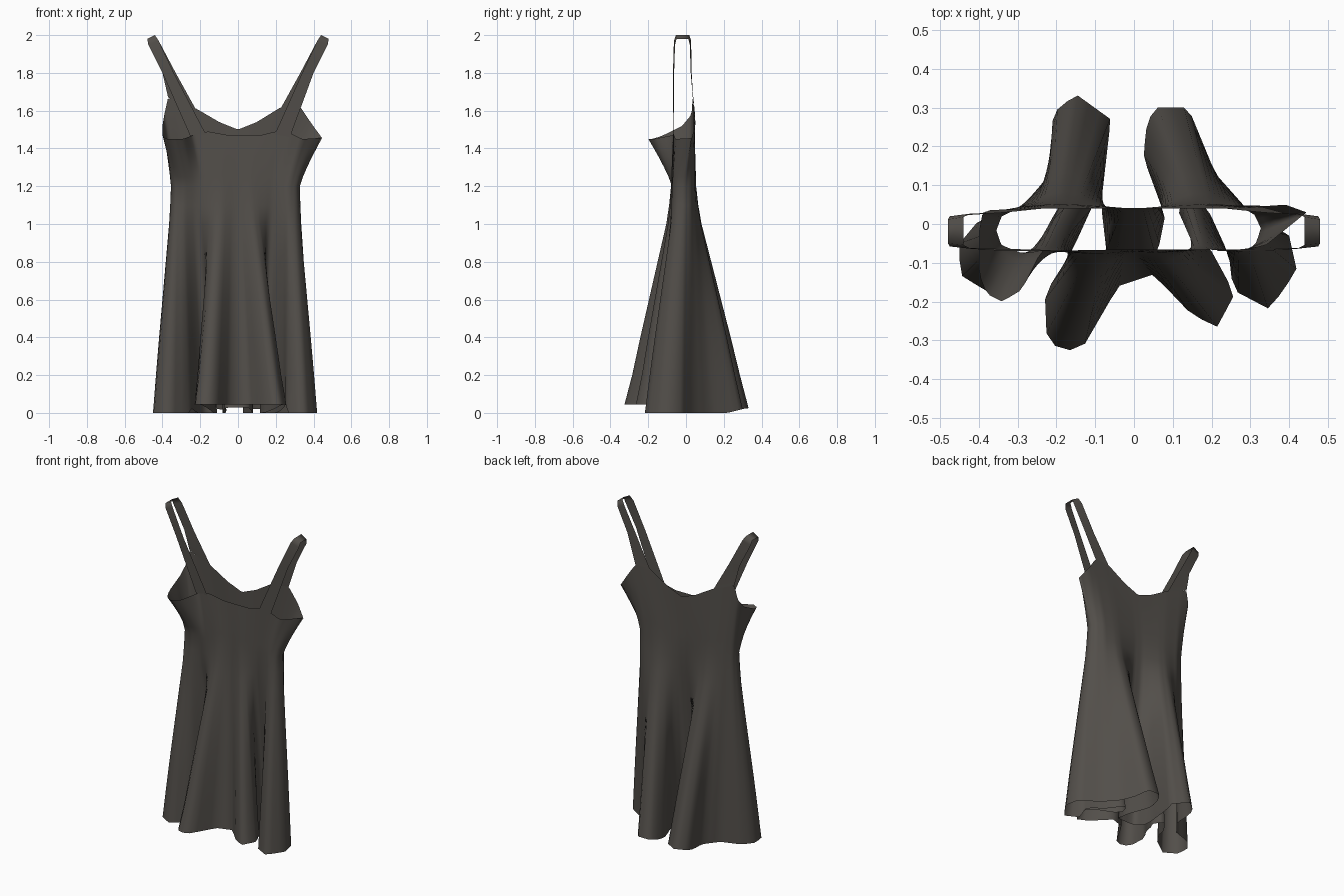
import bpy, bmesh
from mathutils import Vector

if "Cube" in bpy.data.objects:
    bpy.data.objects.remove(bpy.data.objects["Cube"])

fabric = bpy.data.materials.new("charcoal brown fabric")
fabric.diffuse_color = (0.085, 0.077, 0.068, 1)
fabric.use_nodes = True
fabric.node_tree.nodes["Principled BSDF"].inputs["Base Color"].default_value = fabric.diffuse_color


def make_object(name, rows, closed):
    """Skin a grid of point rows into a smooth sheet."""
    bm = bmesh.new()
    grid = [[bm.verts.new(p) for p in r] for r in rows]
    n = len(rows[0])
    for a, b in zip(grid, grid[1:]):
        for i in range(n if closed else n - 1):
            j = (i + 1) % n
            bm.faces.new((a[i], a[j], b[j], b[i]))
    for f in bm.faces:
        f.smooth = True
    me = bpy.data.meshes.new(name)
    bm.to_mesh(me)
    bm.free()
    me.materials.append(fabric)
    ob = bpy.data.objects.new(name, me)
    bpy.context.collection.objects.link(ob)
    return ob


def resample(pts, n, wy=1.0):
    """n+1 evenly spaced points; wy weakens y/z in the length measure."""
    pts = [Vector(p).to_3d() for p in pts]
    seg = []
    for a, b in zip(pts, pts[1:]):
        d = b - a
        seg.append(Vector((d.x, d.y * wy, d.z * wy)).length)
    total, out = sum(seg), []
    for k in range(n + 1):
        s, i = total * k / n, 0
        while i < len(seg) - 1 and s > seg[i]:
            s -= seg[i]
            i += 1
        out.append(pts[i].lerp(pts[i + 1], min(1, s / seg[i])))
    return out


def ring(front, back, wy=1.0, n=60):
    f, b = resample(front, n, wy), resample(back, n, wy)
    return f + b[-2:0:-1]


# hem outline with deep folds (front and back, left to right)
hem = ring(
    [(-.45, -.05), (-.45, -.13), (-.37, -.18), (-.26, -.1), (-.2, .04), (-.15, .1),
     (-.11, .04), (-.16, -.07), (-.23, -.18), (-.225, -.3), (-.18, -.33), (-.13, -.315),
     (-.04, -.16), (.05, -.13), (.15, -.235), (.215, -.265), (.26, -.18), (.2, -.07),
     (.115, .03), (.13, .1), (.19, .04), (.245, -.08), (.255, -.17), (.35, -.22),
     (.42, -.12), (.40, -.03)],
    [(-.45, -.05), (-.40, .01), (-.28, .05), (-.21, .14), (-.21, .285), (-.15, .335),
     (-.06, .27), (-.085, .05), (-.07, -.08), (.06, -.08), (.08, .02), (.025, .17),
     (.03, .24), (.05, .3), (.14, .3), (.21, .13), (.29, .04), (.40, -.03)])

# waist outline
waist = ring(
    [(-.352, -.015), (-.34, -.05), (-.29, -.075), (0, -.07), (.27, -.07), (.31, -.05), (.325, -.01)],
    [(-.352, -.015), (-.34, .02), (-.29, .045), (0, .045), (.27, .045), (.31, .025), (.325, -.01)])

# neckline and armholes
top = ring(
    [(-.40, -.02, 1.52), (-.40, -.13, 1.465), (-.38, -.18, 1.45), (-.34, -.2, 1.45),
     (-.29, -.17, 1.45), (-.24, -.07, 1.47), (-.16, -.068, 1.49), (-.05, -.066, 1.47),
     (.12, -.066, 1.47), (.2, -.066, 1.49), (.28, -.066, 1.48), (.34, -.055, 1.45),
     (.445, .03, 1.455)],
    [(-.40, -.02, 1.52), (-.39, .03, 1.58), (-.37, .035, 1.67), (-.22, .04, 1.61),
     (-.1, .04, 1.54), (0, .04, 1.5), (.1, .04, 1.54), (.23, .04, 1.62),
     (.33, .045, 1.62), (.39, .05, 1.53), (.445, .03, 1.455)], wy=.45)


def hem_height(p):
    """Front folds sit a little higher than the sides and back."""
    if p.y < 0 and abs(p.x) < .26:
        return min(.045, -p.y * .35)
    return .025 * min(1, max(0, (p.y - .22) / .1))


# dress body: skirt flare, then bodice
rows = []
for z, w in ((0, 1), (.2, .84), (.4, .67), (.6, .49), (.8, .31), (1.0, .13), (1.1, .07), (1.2, .03)):
    row = []
    for h, c in zip(hem, waist):
        p = c.lerp(h, w)
        p.z = z if z else hem_height(h)
        row.append(p)
    rows.append(row)
base = rows[-1]
for k in range(1, 6):
    t = k / 5
    row = []
    for b, e in zip(base, top):
        p = b.lerp(e, t ** 1.2)
        p.z = b.z + (e.z - b.z) * t
        row.append(p)
    rows.append(row)
make_object("dress_body", rows, True)

# shoulder straps: ribbon from the front, over the shoulder, down the back
outer = [(.25, -.066, 1.46), (.40, -.063, 1.8), (.475, -.058, 1.95), (.48, -.05, 1.98),
         (.48, .012, 1.98), (.475, .02, 1.95), (.40, .025, 1.8)]
inner = [(.17, -.07, 1.475), (.34, -.069, 1.8), (.42, -.064, 1.97), (.44, -.054, 2.0),
         (.44, .018, 2.0), (.42, .027, 1.97), (.33, .03, 1.8), (.225, .041, 1.61)]
for side, name, shift, foot in ((-1, "left_strap", 0, (.37, .036, 1.67)),
                                (1, "right_strap", .025, (.33, .044, 1.62))):
    edges = [[(side * (x + (shift if z < 1.5 else 0)), y, z) for x, y, z in line]
             for line in (outer + [foot], inner)]
    make_object(name, edges, False)
